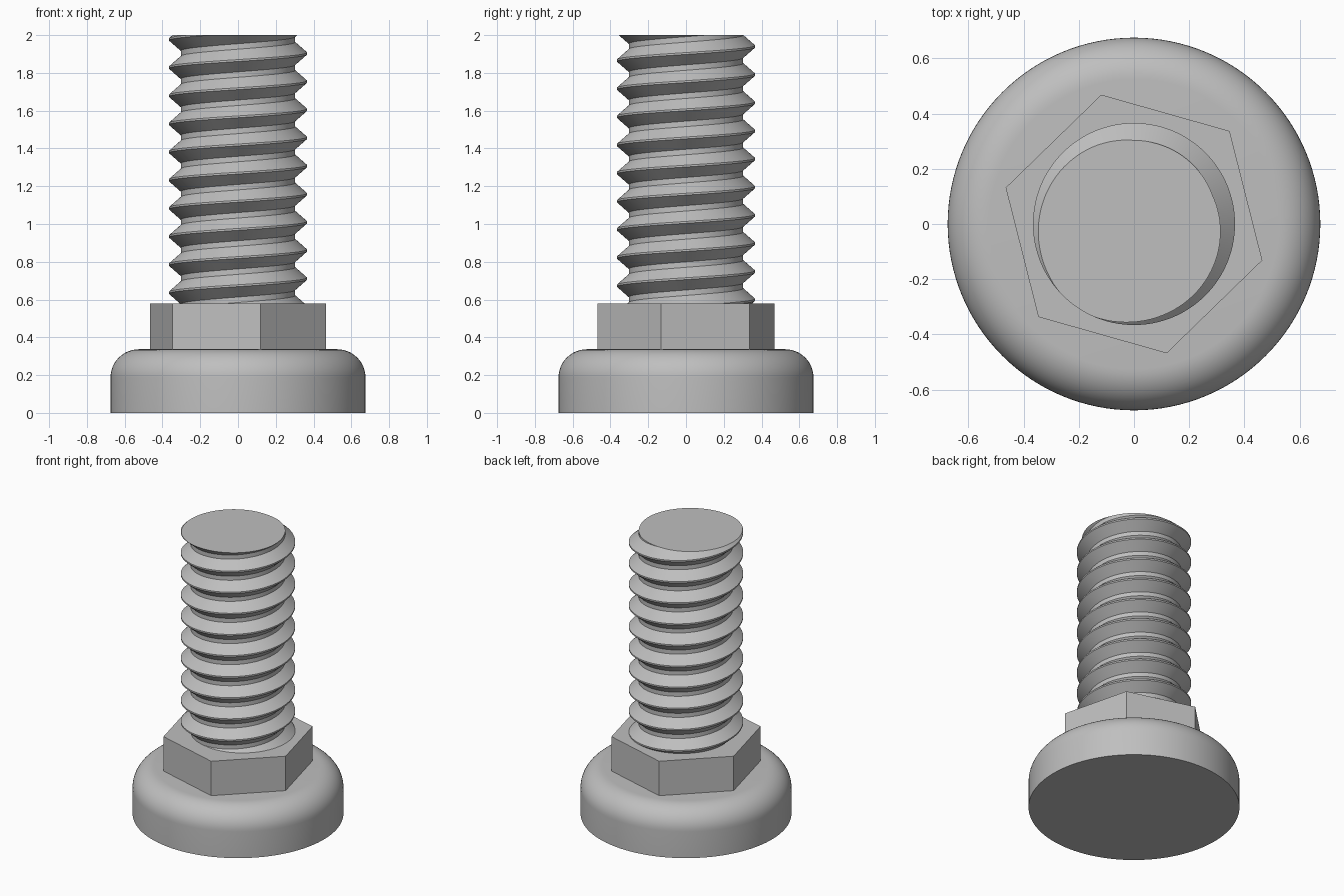
import bpy, bmesh, math
from mathutils import Vector

if "Cube" in bpy.data.objects:
    bpy.data.objects.remove(bpy.data.objects["Cube"])

steel = bpy.data.materials.new("grey steel")
steel.diffuse_color = (0.52, 0.52, 0.52, 1)
steel.use_nodes = True
steel.node_tree.nodes["Principled BSDF"].inputs["Base Color"].default_value = steel.diffuse_color


def finish(name, bm, smooth=True):
    bmesh.ops.recalc_face_normals(bm, faces=bm.faces[:])
    mesh = bpy.data.meshes.new(name)
    bm.to_mesh(mesh)
    bm.free()
    mesh.materials.append(steel)
    obj = bpy.data.objects.new(name, mesh)
    bpy.context.collection.objects.link(obj)
    if smooth:
        bpy.ops.object.select_all(action='DESELECT')
        obj.select_set(True)
        bpy.context.view_layer.objects.active = obj
        bpy.ops.object.shade_smooth_by_angle(angle=math.radians(25))
    return obj


def stack_rings(name, rings, sides, turn=0.0, smooth=True):
    """Closed solid from (radius, height) rings with flat end caps."""
    bm = bmesh.new()
    loops = []
    for r, z in rings:
        loops.append([bm.verts.new((r * math.cos(turn + 2 * math.pi * k / sides),
                                    r * math.sin(turn + 2 * math.pi * k / sides), z))
                      for k in range(sides)])
    for a, b in zip(loops, loops[1:]):
        for k in range(sides):
            n = (k + 1) % sides
            bm.faces.new((a[k], a[n], b[n], b[k]))
    bm.faces.new(loops[0][::-1])
    bm.faces.new(loops[-1])
    return finish(name, bm, smooth)


# Round foot with a rolled upper edge
R, TOP, FILLET = 0.675, 0.337, 0.15
foot = [(R, 0.0)]
for i in range(13):
    a = math.pi / 2 * i / 12
    foot.append((R - FILLET + FILLET * math.cos(a), TOP - FILLET + FILLET * math.sin(a)))
stack_rings("round_foot", foot, 128)

# Hexagonal nut
stack_rings("hex_nut", [(0.483, TOP - 0.01), (0.483, 0.58)], 6, math.radians(44.2), smooth=False)

# Threaded shaft: tooth profile swept along a helix, each turn joined to the next
PITCH, SEG, TURNS = 0.149, 96, 13
CREST, ROOT = 0.366, 0.303
tooth = [(ROOT, -0.060), (CREST, -0.005), (CREST, 0.005), (ROOT, 0.060)]
start = math.radians(235)          # crest direction at the top cut
bm = bmesh.new()
sweep = []
for i in range(SEG * TURNS + 1):
    a = start + 2 * math.pi * i / SEG
    z = 2.0 + PITCH * (i / SEG - (TURNS - 2))
    sweep.append([bm.verts.new((r * math.cos(a), r * math.sin(a), z + dz)) for r, dz in tooth])
for i in range(SEG * TURNS):
    p, q = sweep[i], sweep[i + 1]
    for j in range(3):
        bm.faces.new((p[j], q[j], q[j + 1], p[j + 1]))
    if i + SEG + 1 < len(sweep):
        u, v = sweep[i + SEG], sweep[i + SEG + 1]
        bm.faces.new((p[3], q[3], v[0], u[0]))

# Trim the shaft flat at both ends and cap it
for height, direction in ((2.0, 1), (0.56, -1)):
    cut = bmesh.ops.bisect_plane(bm, geom=bm.verts[:] + bm.edges[:] + bm.faces[:], dist=1e-6,
                                 plane_co=Vector((0, 0, height)),
                                 plane_no=Vector((0, 0, direction)), clear_outer=True)
    rim = [e for e in cut["geom_cut"] if isinstance(e, bmesh.types.BMEdge)]
    # order rim points by direction around the axis
    points = {v for e in rim for v in e.verts}
    ring = sorted(points, key=lambda v: math.atan2(v.co.y, v.co.x))
    bm.faces.new(ring)
finish("threaded_shaft", bm)
